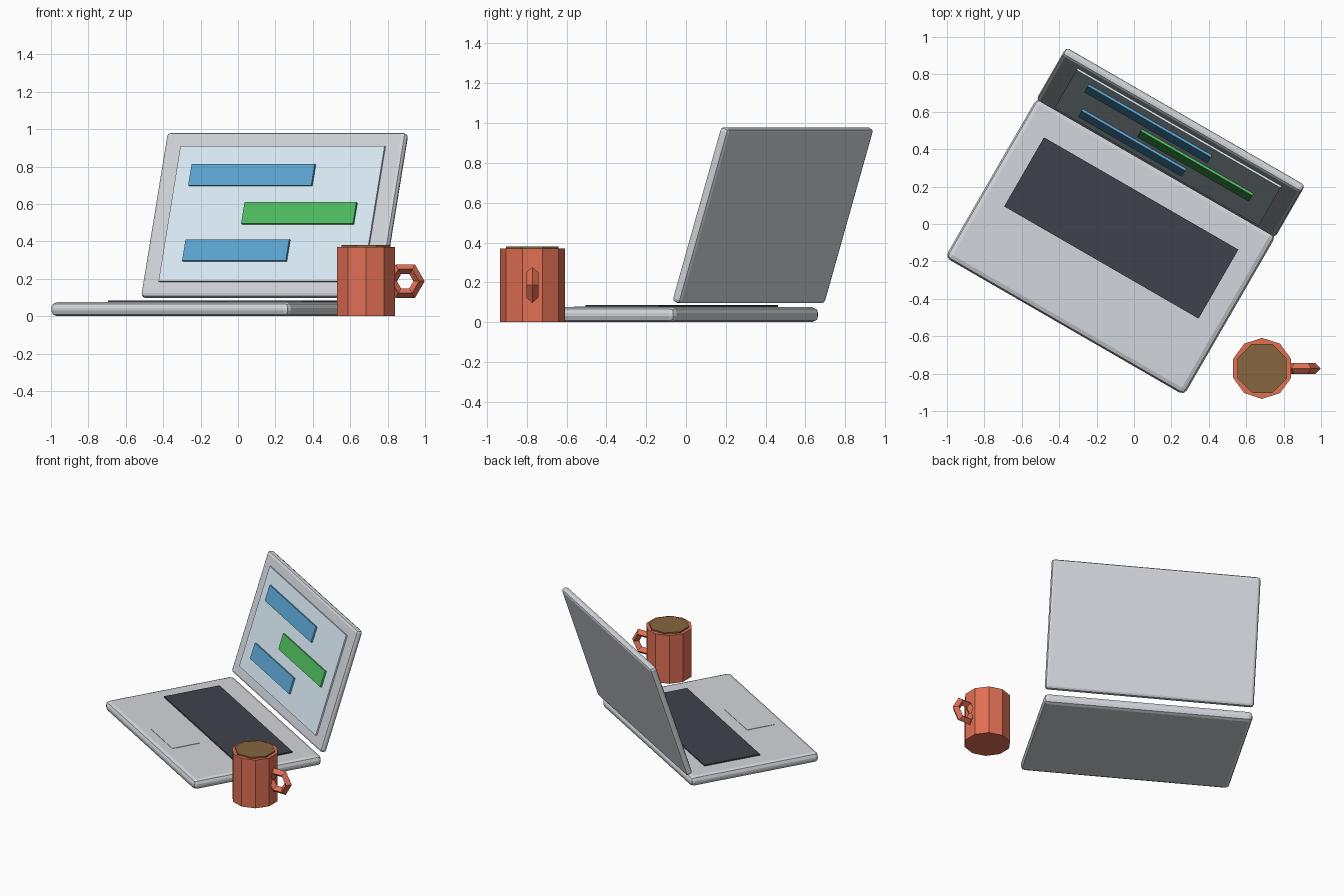
import bpy
from math import radians, pi
from mathutils import Matrix

if "Cube" in bpy.data.objects:
    bpy.data.objects.remove(bpy.data.objects["Cube"])


def material(name, rgb):
    m = bpy.data.materials.new(name)
    m.diffuse_color = (*rgb, 1)
    m.use_nodes = True
    m.node_tree.nodes["Principled BSDF"].inputs["Base Color"].default_value = m.diffuse_color
    return m


SHELL = material("shell_grey", (0.65, 0.67, 0.71))
DARK = material("key_dark", (0.05, 0.055, 0.07))
GLASS = material("screen_pale", (0.72, 0.85, 0.94))
BLUE = material("bar_blue", (0.11, 0.39, 0.66))
GREEN = material("bar_green", (0.08, 0.52, 0.12))
RED = material("mug_red", (0.75, 0.16, 0.09))
COFFEE = material("coffee_brown", (0.24, 0.13, 0.05))

# Laptop frame, turned on the desk; lid frame, leaning back
LAPTOP = Matrix.Translation((-0.125, -0.12, 0)) @ Matrix.Rotation(radians(-30), 4, 'Z')
LID = LAPTOP @ Matrix.Translation((0, 0.6425, 0.5375)) @ Matrix.Rotation(radians(-18), 4, 'X')


def box(name, frame, center, size, mat, bevel=0):
    bpy.ops.mesh.primitive_cube_add(size=1)
    ob = bpy.context.object
    ob.name = name
    ob.data.transform(Matrix.Diagonal((*size, 1)))
    ob.matrix_world = frame @ Matrix.Translation(center)
    ob.data.materials.append(mat)
    if bevel:
        mod = ob.modifiers.new("rounded_edges", 'BEVEL')
        mod.width = bevel
        mod.segments = 2
    return ob


def cylinder(name, sides, radius, z0, z1, turn, mat):
    bpy.ops.mesh.primitive_cylinder_add(vertices=sides, radius=radius, depth=z1 - z0,
                                        location=(0.685, -0.772, (z0 + z1) / 2),
                                        rotation=(0, 0, turn))
    ob = bpy.context.object
    ob.name = name
    ob.data.materials.append(mat)


# Laptop base with keyboard and trackpad
box("laptop_base", LAPTOP, (0, 0, 0.0375), (1.475, 0.985, 0.075), SHELL, 0.03)
box("keyboard", LAPTOP, (0, 0.114, 0.078), (1.2, 0.426, 0.014), DARK)
box("trackpad", LAPTOP, (0, -0.298, 0.0745), (0.376, 0.21, 0.007), SHELL)

# Lid with screen
box("lid", LID, (0, 0, 0), (1.475, 0.05, 0.925), SHELL, 0.02)
box("screen", LID, (0, -0.028, 0), (1.26, 0.016, 0.76), GLASS)

# Message bars on the screen: x, height on lid, width
for i, (x, z, w, mat) in enumerate([(-0.155, 0.215, 0.76, BLUE),
                                    (0.175, 0.0, 0.69, GREEN),
                                    (-0.177, -0.209, 0.64, BLUE)]):
    box(f"screen_bar_{i + 1}", LID, (x, -0.041, z), (w, 0.016, 0.12), mat)

# Mug, coffee and low-poly handle
cylinder("mug_body", 10, 0.163, 0, 0.37, 0, RED)
cylinder("coffee", 8, 0.142, 0.34, 0.38, pi / 8, COFFEE)
bpy.ops.mesh.primitive_torus_add(major_segments=6, minor_segments=4, major_radius=0.074,
                                 minor_radius=0.03, location=(0.894, -0.772, 0.187),
                                 rotation=(pi / 2, 0, 0))
handle = bpy.context.object
handle.name = "mug_handle"
handle.data.materials.append(RED)
